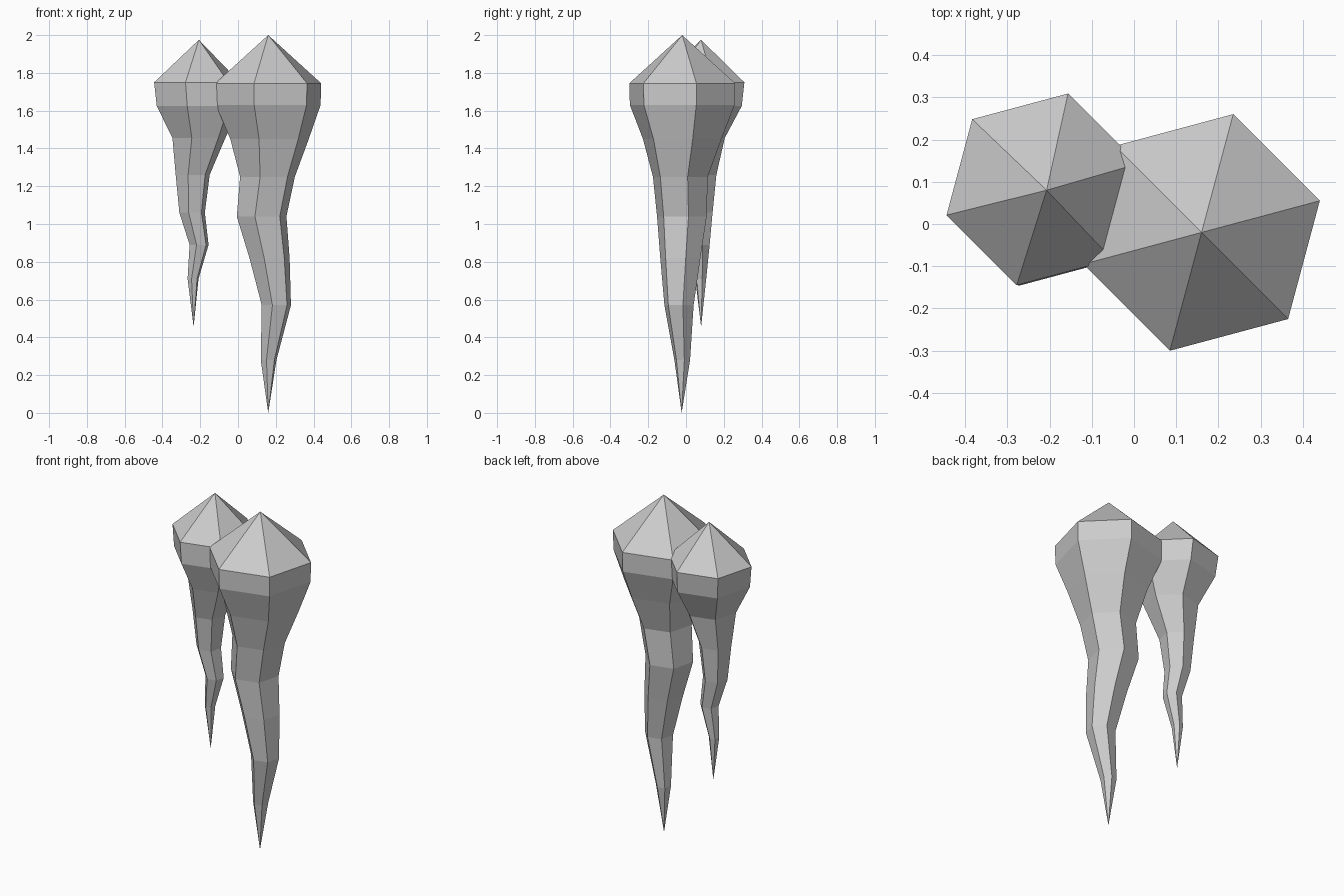
import bpy
import bmesh
from math import cos, sin, radians

cube = bpy.data.objects.get("Cube")
if cube:
    bpy.data.objects.remove(cube, do_unlink=True)

stone = bpy.data.materials.new("grey_stone")
stone.use_nodes = True
colour = (0.6, 0.6, 0.6, 1)
stone.diffuse_color = colour
stone.node_tree.nodes["Principled BSDF"].inputs["Base Color"].default_value = colour

SIDES, TURN = 6, 15


def spike(name, apex, rings, tip):
    """Loft six-sided rings (x, y, z, radius) between an apex and a tip."""
    bm = bmesh.new()
    loops = []
    for x, y, z, r in rings:
        angles = [radians(TURN + 360 * i / SIDES) for i in range(SIDES)]
        loops.append([bm.verts.new((x + r * cos(a), y + r * sin(a), z)) for a in angles])
    top, bottom = bm.verts.new(apex), bm.verts.new(tip)
    for i in range(SIDES):
        j = (i + 1) % SIDES
        bm.faces.new((top, loops[0][i], loops[0][j]))
        for upper, lower in zip(loops, loops[1:]):
            bm.faces.new((upper[i], lower[i], lower[j], upper[j]))
        bm.faces.new((bottom, loops[-1][j], loops[-1][i]))
    bmesh.ops.recalc_face_normals(bm, faces=bm.faces)
    mesh = bpy.data.meshes.new(name)
    bm.to_mesh(mesh)
    bm.free()
    mesh.materials.append(stone)
    obj = bpy.data.objects.new(name, mesh)
    bpy.context.collection.objects.link(obj)
    return obj


# Large crooked spike
spike("large_stalactite", (0.16, -0.02, 2.0), [
    (0.16, -0.02, 1.745, 0.29),
    (0.16, -0.02, 1.63, 0.287),
    (0.167, -0.02, 1.45, 0.215),
    (0.156, -0.03, 1.25, 0.15),
    (0.125, -0.022, 1.04, 0.136),
    (0.167, -0.03, 0.82, 0.11),
    (0.203, -0.037, 0.57, 0.08),
    (0.162, -0.02, 0.28, 0.043),
], (0.16, -0.023, 0.0))

# Small crooked spike behind it
spike("small_stalactite", (-0.207, 0.08, 1.975), [
    (-0.217, 0.082, 1.75, 0.235),
    (-0.21, 0.075, 1.625, 0.228),
    (-0.207, 0.065, 1.455, 0.145),
    (-0.24, 0.071, 1.26, 0.093),
    (-0.243, 0.073, 1.06, 0.07),
    (-0.206, 0.075, 0.89, 0.052),
    (-0.238, 0.078, 0.71, 0.03),
], (-0.235, 0.08, 0.455))
